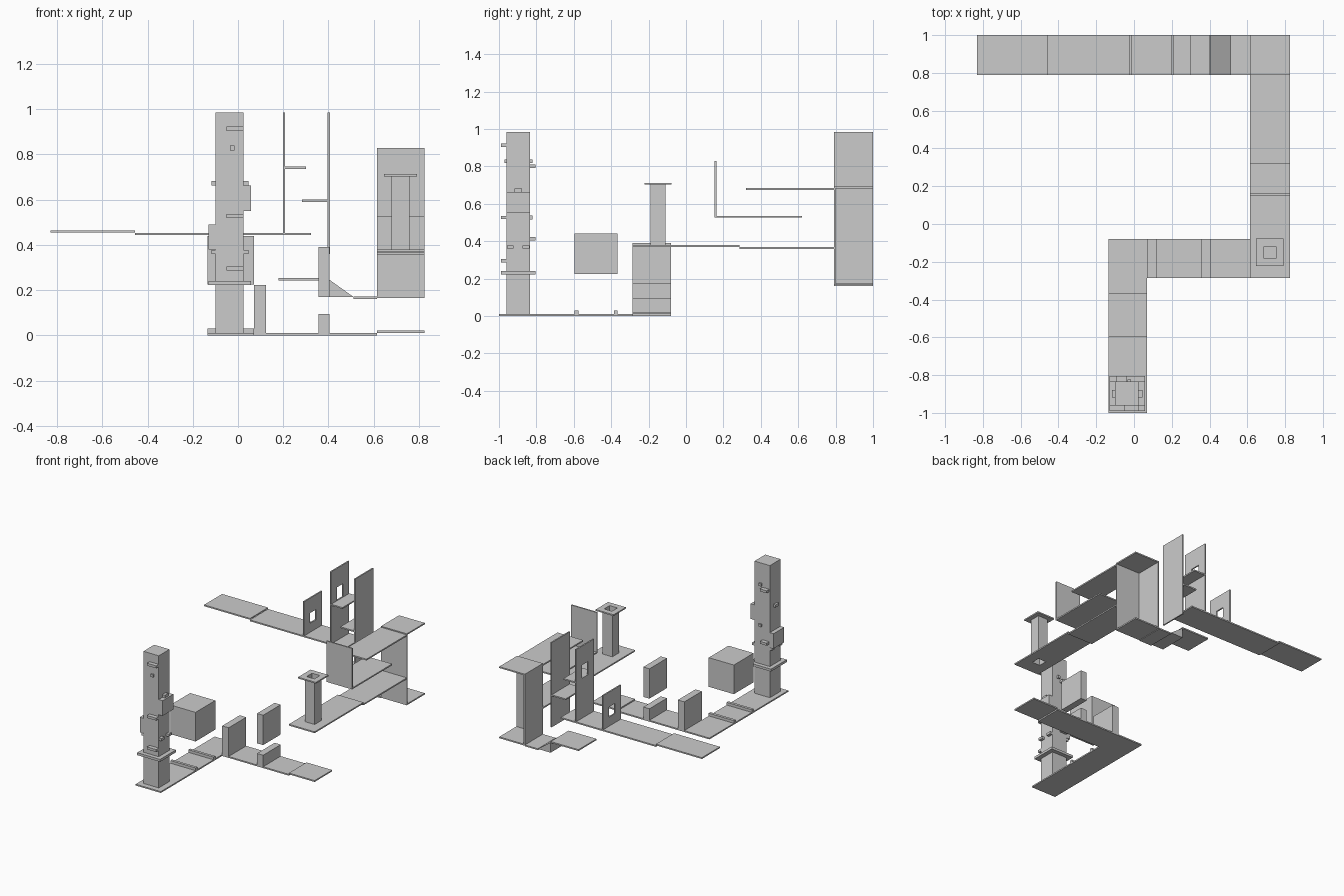
import bpy
import bmesh

default_cube = bpy.data.objects.get("Cube")
if default_cube:
    bpy.data.objects.remove(default_cube, do_unlink=True)

THIN = 0.01

# Shared lanes of the path layout, as (low, high) ranges
LEFT_LANE = (0.615, 0.825)
START_LANE = (-0.135, 0.07)
CROSS_LANE = (-0.285, -0.08)
BACK_LANE = (0.79, 1.0)
TOWER_X = (-0.1, 0.025)
TOWER_Y = (-0.96, -0.835)


def add_mesh(name, bm):
    bmesh.ops.recalc_face_normals(bm, faces=bm.faces)
    mesh = bpy.data.meshes.new(name)
    bm.to_mesh(mesh)
    bm.free()
    obj = bpy.data.objects.new(name, mesh)
    bpy.context.collection.objects.link(obj)
    return obj


def box(name, x, y, z):
    """Axis-aligned block from three (low, high) ranges."""
    bm = bmesh.new()
    bmesh.ops.create_cube(bm, size=1)
    for vert in bm.verts:
        for axis, (low, high) in enumerate((x, y, z)):
            vert.co[axis] = high if vert.co[axis] > 0 else low
    return add_mesh(name, bm)


def slab(name, x, y, bottom):
    """Thin horizontal plate."""
    return box(name, x, y, (bottom, bottom + THIN))


def around(middle, width):
    return (middle - width / 2, middle + width / 2)


def cut(obj, x, y, z):
    """Cut a rectangular opening through an object."""
    cutter = box("opening_cutter", x, y, z)
    cutter.hide_render = True
    modifier = obj.modifiers.new("opening", "BOOLEAN")
    modifier.operation = "DIFFERENCE"
    modifier.solver = "EXACT"
    modifier.object = cutter
    bpy.context.view_layer.objects.active = obj
    bpy.ops.object.modifier_apply(modifier=modifier.name)
    bpy.data.objects.remove(cutter, do_unlink=True)


# Lower L-shaped path and its raised end
slab("lower_path_start", START_LANE, (-1, CROSS_LANE[1]), 0)
slab("lower_path_cross", (START_LANE[1], LEFT_LANE[0]), CROSS_LANE, 0)
slab("lower_path_end", LEFT_LANE, CROSS_LANE, THIN)

# Curbs and floating cube along the first stretch
for index, middle in enumerate((-0.585, -0.375)):
    box(f"path_curb_{index}", START_LANE, around(middle, 0.02), (0, 0.03))
box("floating_cube", START_LANE, (-0.595, -0.365), (0.225, 0.44))

# Obstacles on the cross path
HURDLE_X = (0.355, 0.405)
box("tall_hurdle", (0.07, 0.123), CROSS_LANE, (0, 0.222))
box("low_hurdle", HURDLE_X, CROSS_LANE, (0, 0.095))
box("floating_hurdle", HURDLE_X, CROSS_LANE, (0.17, 0.39))

# Climbing tower with collar
box("tower", TOWER_X, TOWER_Y, (THIN, 0.985))
box("tower_collar", (-0.13, 0.057), (-0.99, -0.805), (0.222, 0.24))

# Ledges on the front and back of the tower
for index, height in enumerate((0.295, 0.527, 0.913)):
    box(f"tower_front_ledge_{index}", (-0.05, TOWER_X[1]),
        (-0.99, TOWER_Y[0]), around(height, 0.018))
for index, height in enumerate((0.413, 0.8)):
    box(f"tower_back_ledge_{index}", (-0.095, -0.04),
        (TOWER_Y[1], -0.805), around(height, 0.018))

# Pegs that run through the tower
PEG_X = (-0.035, -0.015)
box("tower_long_peg", PEG_X, (-0.97, -0.822), around(0.828, 0.02))
box("tower_back_peg", PEG_X, (-0.9, -0.822), around(0.527, 0.02))
SIDE_PEG_X = (-0.117, 0.046)
box("tower_upper_side_peg", SIDE_PEG_X, around(-0.898, 0.04), (0.663, 0.683))
for index, y in enumerate((-0.94, -0.855)):
    box(f"tower_lower_side_peg_{index}", SIDE_PEG_X, around(y, 0.036),
        (0.36, 0.378))

# Side blocks on the tower
box("tower_left_block", (TOWER_X[1], 0.057), TOWER_Y, (0.55, 0.662))
box("tower_right_block", (-0.13, TOWER_X[0]), TOWER_Y, (0.38, 0.49))

# Upper path with hollow pillar
upper_path = slab("upper_path_front", LEFT_LANE, (CROSS_LANE[0], 0.285), 0.37)
slab("upper_path_rear", LEFT_LANE, (0.285, BACK_LANE[0]), 0.358)
SHAFT_X, SHAFT_Y = 0.719, -0.15
pillar = box("pillar", around(SHAFT_X, 0.08), around(SHAFT_Y, 0.08),
             (0.38, 0.702))
cap = slab("pillar_cap", around(SHAFT_X, 0.145), around(SHAFT_Y, 0.145), 0.702)
for part in (upper_path, pillar, cap):
    cut(part, around(SHAFT_X, 0.064), around(SHAFT_Y, 0.064), (0.3, 0.8))

# Stacked platforms above the upper path
slab("middle_platform", LEFT_LANE, (0.152, 0.62), 0.526)
box("middle_platform_wall", LEFT_LANE, around(0.157, THIN), (0.53, 0.828))
slab("top_platform", LEFT_LANE, (0.32, BACK_LANE[0]), 0.675)

# Corner shaft, open towards the outside
slab("corner_top", LEFT_LANE, BACK_LANE, 0.683)
slab("corner_bottom", LEFT_LANE, BACK_LANE, 0.165)
CORNER_Z = (0.165, 0.69)
box("corner_front_wall", LEFT_LANE, (BACK_LANE[0], BACK_LANE[0] + THIN), CORNER_Z)
box("corner_side_wall", (LEFT_LANE[0], LEFT_LANE[0] + THIN), BACK_LANE, CORNER_Z)

# Low back path with ramp
slab("back_low_step", (0.51, LEFT_LANE[0]), BACK_LANE, 0.161)
slab("back_raised_step", (0.178, 0.405), BACK_LANE, 0.243)
bm = bmesh.new()
profile = ((0.405, 0.17), (0.51, 0.17), (0.405, 0.245))
side = bm.faces.new([bm.verts.new((x, BACK_LANE[0], z)) for x, z in profile])
grown = bmesh.ops.extrude_face_region(bm, geom=[side])["geom"]
bmesh.ops.translate(bm, vec=(0, BACK_LANE[1] - BACK_LANE[0], 0),
                    verts=[v for v in grown if isinstance(v, bmesh.types.BMVert)])
add_mesh("back_ramp", bm)

# High back path
slab("back_high_path", (-0.455, 0.323), BACK_LANE, 0.443)
slab("back_path_end", (-0.83, -0.455), BACK_LANE, 0.454)

# Upright panels, two of them with windows
box("inner_panel", around(0.401, THIN), BACK_LANE, (0.36, 0.985))
middle_panel = box("middle_panel", around(0.203, THIN), BACK_LANE, (0.45, 0.985))
outer_panel = box("outer_panel", around(-0.018, THIN), BACK_LANE, (0.45, 0.705))
WINDOW_Y = around(0.895, 0.07)
cut(middle_panel, (0.1, 0.3), WINDOW_Y, (0.748, 0.845))
cut(outer_panel, (-0.1, 0.1), WINDOW_Y, (0.52, 0.595))

# Shelves between the panels
slab("inner_panel_shelf", (0.283, 0.4), BACK_LANE, 0.59)
slab("middle_panel_shelf", (0.203, 0.3), BACK_LANE, 0.736)
